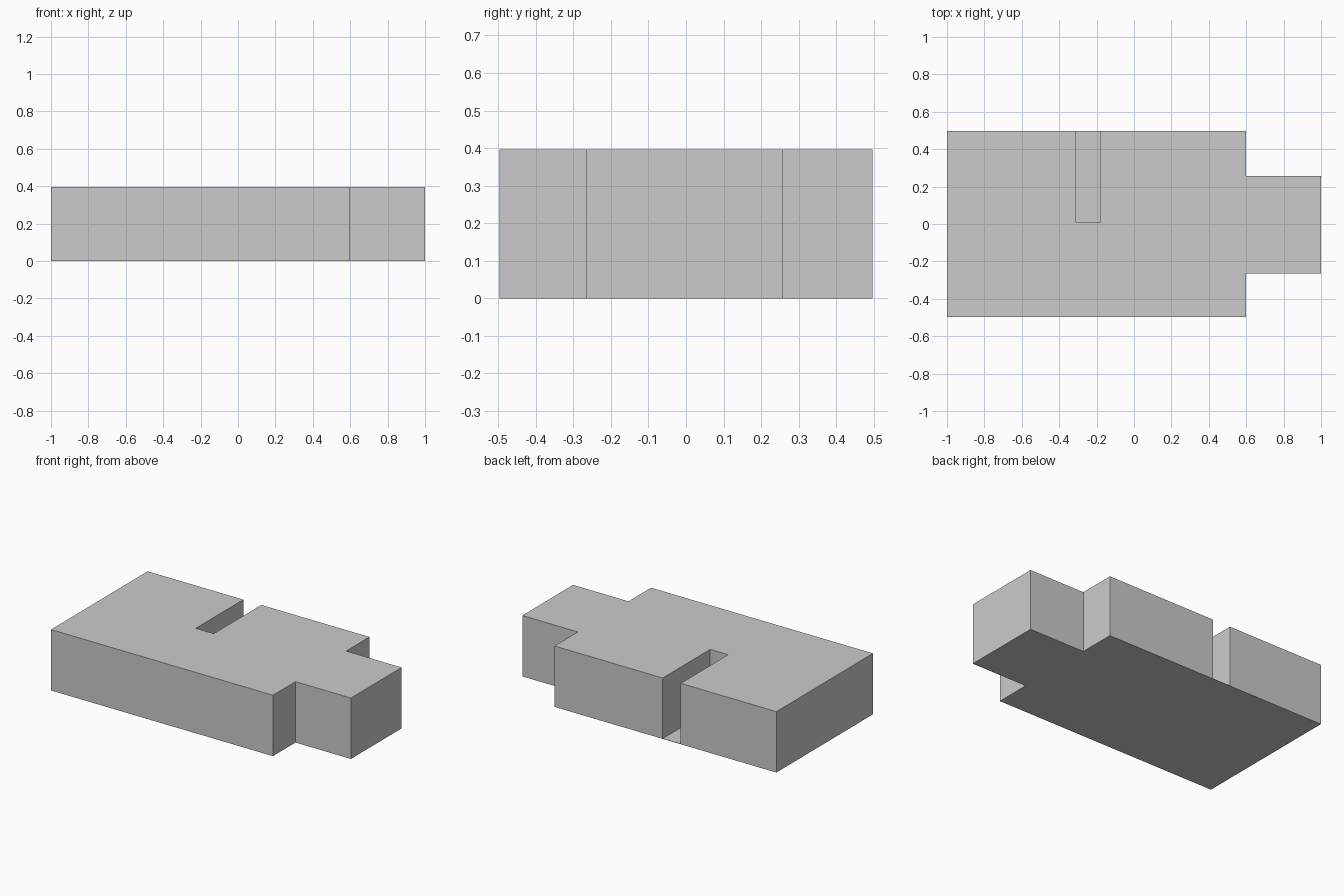
import bpy, bmesh

if "Cube" in bpy.data.objects:
    bpy.data.objects.remove(bpy.data.objects["Cube"])

HEIGHT = 0.397
HALF_Y = 0.497
SLOT_X0, SLOT_X1, SLOT_Y = -0.31, -0.18, 0.008

grey = bpy.data.materials.new("light_grey")
grey.diffuse_color = (0.6, 0.6, 0.6, 1.0)
grey.use_nodes = True
grey.node_tree.nodes["Principled BSDF"].inputs["Base Color"].default_value = grey.diffuse_color


def extrude_outline(name, points, height):
    """Solid prism standing on z = 0 from a plan outline."""
    bm = bmesh.new()
    base = bm.faces.new([bm.verts.new((x, y, 0)) for x, y in points])
    top = bmesh.ops.extrude_face_region(bm, geom=[base], use_keep_orig=True)
    verts = [g for g in top["geom"] if isinstance(g, bmesh.types.BMVert)]
    bmesh.ops.translate(bm, verts=verts, vec=(0, 0, height))
    bmesh.ops.recalc_face_normals(bm, faces=bm.faces)
    mesh = bpy.data.meshes.new(name)
    bm.to_mesh(mesh)
    bm.free()
    mesh.materials.append(grey)
    obj = bpy.data.objects.new(name, mesh)
    bpy.context.collection.objects.link(obj)
    return obj


# Main block with end tab and rear slot
extrude_outline("slotted_block", [
    (-1, -HALF_Y), (0.6, -HALF_Y), (0.6, -0.265), (1, -0.265),
    (1, 0.257), (0.6, 0.257), (0.6, HALF_Y),
    (SLOT_X1, HALF_Y), (SLOT_X1, SLOT_Y), (SLOT_X0, SLOT_Y),
    (SLOT_X0, HALF_Y), (-1, HALF_Y)], HEIGHT)

# Very thin floor closing the slot at the underside
extrude_outline("slot_floor", [
    (SLOT_X0, SLOT_Y), (SLOT_X1, SLOT_Y),
    (SLOT_X1, HALF_Y), (SLOT_X0, HALF_Y)], 0.002)
